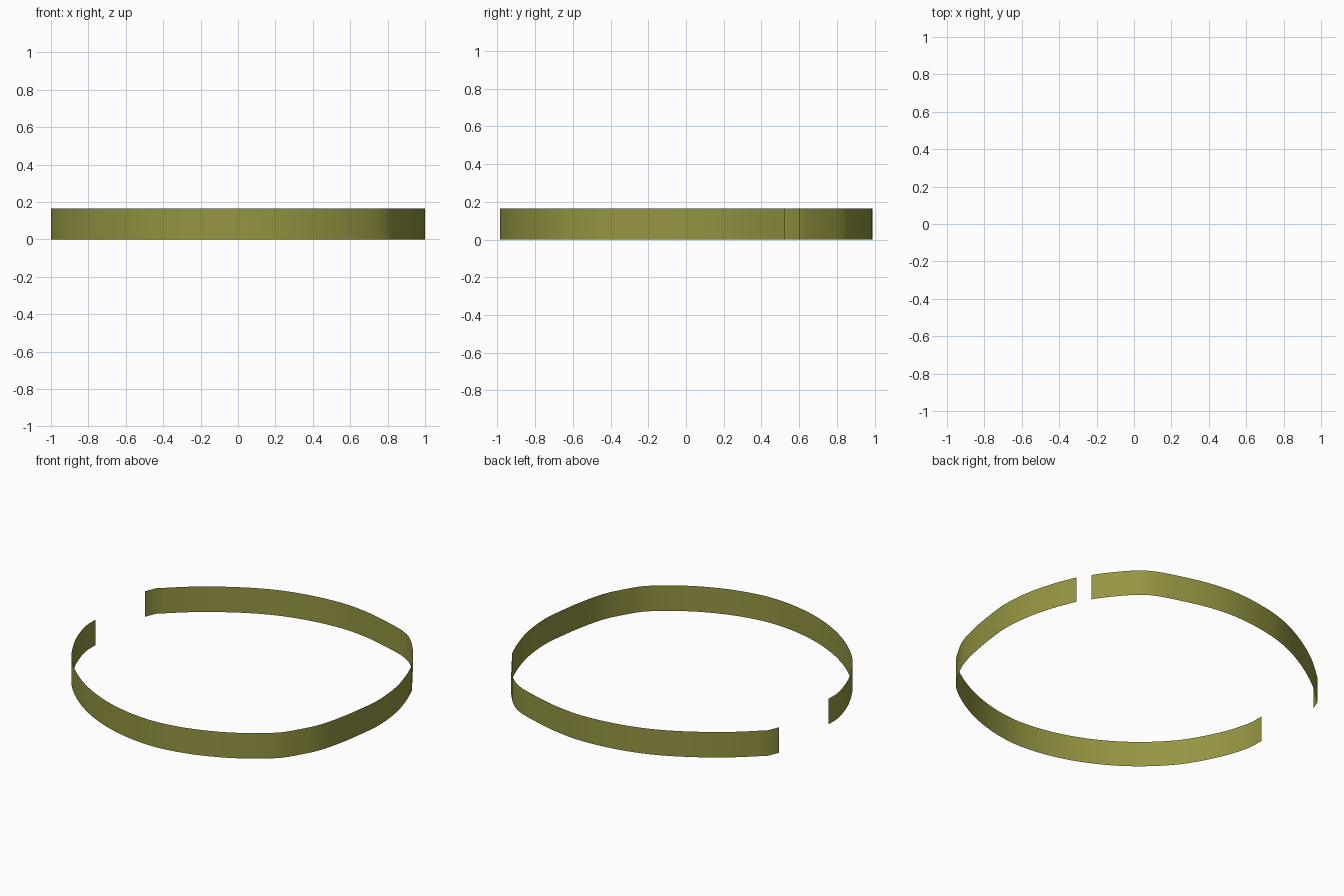
import bpy, bmesh
from mathutils import Vector

if "Cube" in bpy.data.objects:
    bpy.data.objects.remove(bpy.data.objects["Cube"])

HEIGHT = 0.165

mat = bpy.data.materials.new("olive")
mat.diffuse_color = (0.30, 0.30, 0.055, 1)
mat.use_nodes = True
mat.node_tree.nodes["Principled BSDF"].inputs["Base Color"].default_value = mat.diffuse_color


def smooth_path(pts, steps=4):
    """Centripetal Catmull-Rom curve through the plan points."""
    p = [Vector(q) for q in pts]
    p = [2 * p[0] - p[1]] + p + [2 * p[-1] - p[-2]]
    out = []
    for a, b, c, d in zip(p, p[1:], p[2:], p[3:]):
        t0 = 0
        t1 = (b - a).length ** 0.5
        t2 = t1 + (c - b).length ** 0.5
        t3 = t2 + (d - c).length ** 0.5
        for i in range(steps):
            t = t1 + (t2 - t1) * i / steps
            a1 = a.lerp(b, (t - t0) / (t1 - t0))
            a2 = b.lerp(c, (t - t1) / (t2 - t1))
            a3 = c.lerp(d, (t - t2) / (t3 - t2))
            b1 = a1.lerp(a2, (t - t0) / (t2 - t0))
            b2 = a2.lerp(a3, (t - t1) / (t3 - t1))
            out.append(b1.lerp(b2, (t - t1) / (t2 - t1)))
    return out + [p[-2]]


def wall(name, path):
    """Thin upright sheet following a plan path (counter-clockwise = outward)."""
    bm = bmesh.new()
    rows = [(bm.verts.new((v.x, v.y, 0)), bm.verts.new((v.x, v.y, HEIGHT))) for v in path]
    for (a, b), (c, d) in zip(rows, rows[1:]):
        bm.faces.new((a, c, d, b)).smooth = True
    me = bpy.data.meshes.new(name)
    bm.to_mesh(me)
    bm.free()
    me.materials.append(mat)
    ob = bpy.data.objects.new(name, me)
    bpy.context.collection.objects.link(ob)
    return ob


# Rear wall, from the right gap round to the short return at the left gap
rear = smooth_path([(0.83, 0.60), (0.81, 0.635), (0.68, 0.795), (0.59, 0.865), (0.40, 0.932),
                    (0.22, 0.975), (0.05, 0.99), (-0.20, 0.963), (-0.40, 0.905),
                    (-0.60, 0.805), (-0.80, 0.67), (-0.96, 0.53)])
wall("rear_wall", rear + [Vector((-0.988, 0.46))])

# Front wall, from the left gap round the front to the right gap
front = smooth_path([(-1.0, -0.03), (-0.998, -0.12), (-0.97, -0.235), (-0.915, -0.37), (-0.80, -0.56),
                     (-0.61, -0.745), (-0.40, -0.875), (-0.18, -0.955), (0.05, -0.987),
                     (0.24, -0.968), (0.42, -0.915), (0.60, -0.828), (0.78, -0.695),
                     (0.855, -0.585), (0.91, -0.48), (0.955, -0.32), (0.985, -0.14), (1.0, 0.02),
                     (0.98, 0.22), (0.935, 0.385), (0.88, 0.525)])
wall("front_wall", front)
